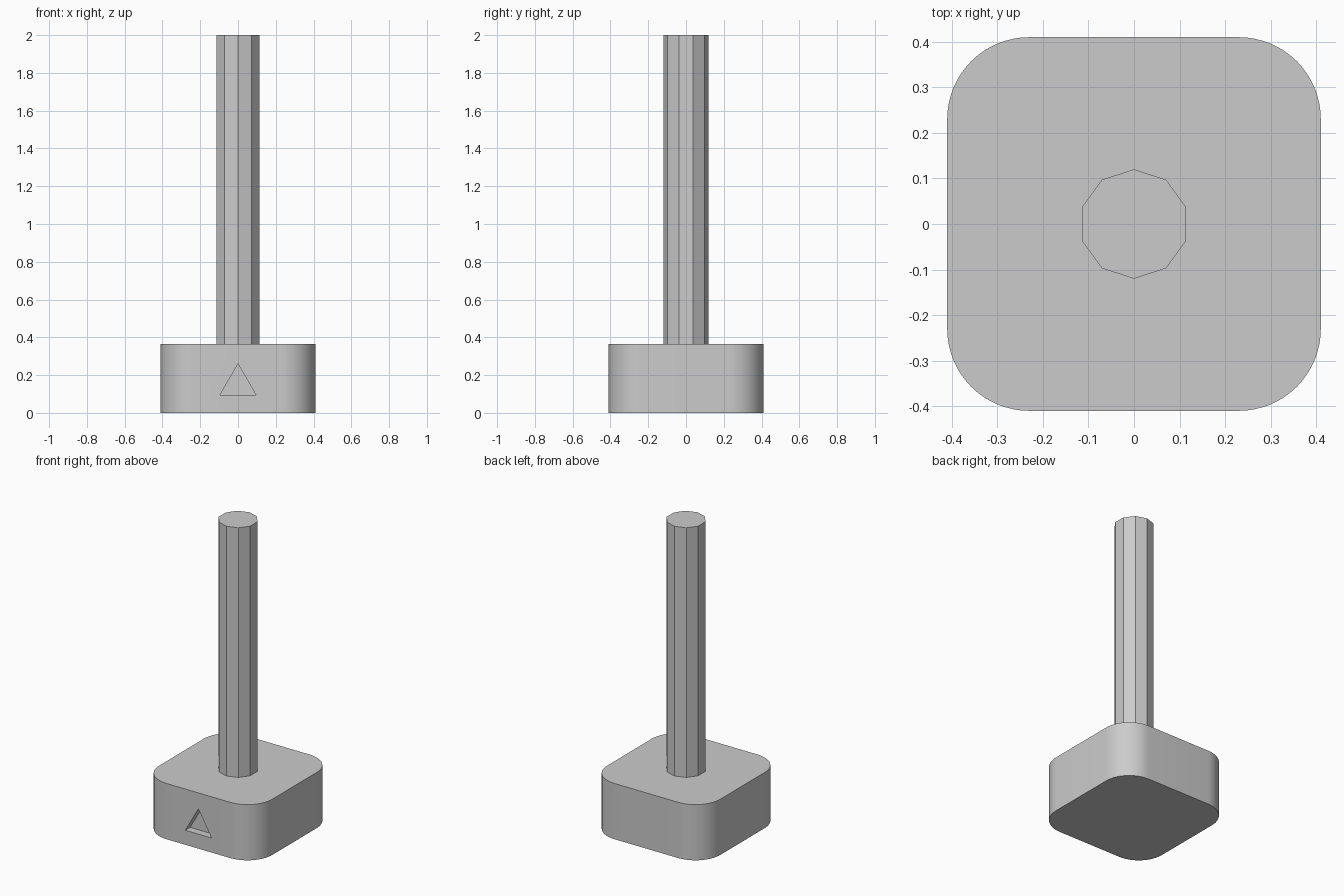
import bpy, bmesh, math

if "Cube" in bpy.data.objects:
    bpy.data.objects.remove(bpy.data.objects["Cube"], do_unlink=True)

grey = bpy.data.materials.new("light grey")
grey.use_nodes = True
colour = (0.6, 0.6, 0.6, 1)
grey.diffuse_color = colour
grey.node_tree.nodes["Principled BSDF"].inputs["Base Color"].default_value = colour


def prism(name, outline, direction):
    """Solid made by extruding a closed 3D outline."""
    bm = bmesh.new()
    face = bm.faces.new([bm.verts.new(p) for p in outline])
    result = bmesh.ops.extrude_face_region(bm, geom=[face])
    verts = [g for g in result["geom"] if isinstance(g, bmesh.types.BMVert)]
    bmesh.ops.translate(bm, verts=verts, vec=direction)
    bmesh.ops.recalc_face_normals(bm, faces=bm.faces)
    mesh = bpy.data.meshes.new(name)
    bm.to_mesh(mesh)
    bm.free()
    mesh.materials.append(grey)
    obj = bpy.data.objects.new(name, mesh)
    bpy.context.collection.objects.link(obj)
    return obj


# Rounded square base
half, radius, height, steps = 0.41, 0.18, 0.365, 16
outline = []
for corner, (sx, sy) in enumerate([(1, 1), (-1, 1), (-1, -1), (1, -1)]):
    for i in range(steps + 1):
        a = (corner + i / steps) * math.pi / 2
        outline.append((sx * (half - radius) + radius * math.cos(a),
                        sy * (half - radius) + radius * math.sin(a), 0))
base = prism("base", outline, (0, 0, height))

# Triangular recess in the front of the base
depth = 0.05
triangle = [(-0.095, -half + depth, 0.095), (0.095, -half + depth, 0.095),
            (0, -half + depth, 0.26)]
cutter = prism("recess_cutter", triangle, (0, -0.2, 0))
cut = base.modifiers.new("recess", "BOOLEAN")
cut.operation = "DIFFERENCE"
cut.solver = "EXACT"
cut.object = cutter
bpy.context.view_layer.objects.active = base
base.select_set(True)
bpy.ops.object.modifier_apply(modifier=cut.name)
bpy.data.objects.remove(cutter, do_unlink=True)
bpy.ops.object.shade_smooth_by_angle(angle=math.radians(30))

# Ten-sided post, one edge facing the back
ring = [(0.12 * math.sin(i * math.tau / 10), 0.12 * math.cos(i * math.tau / 10), height)
        for i in range(10)]
post = prism("post", ring, (0, 0, 2 - height))
